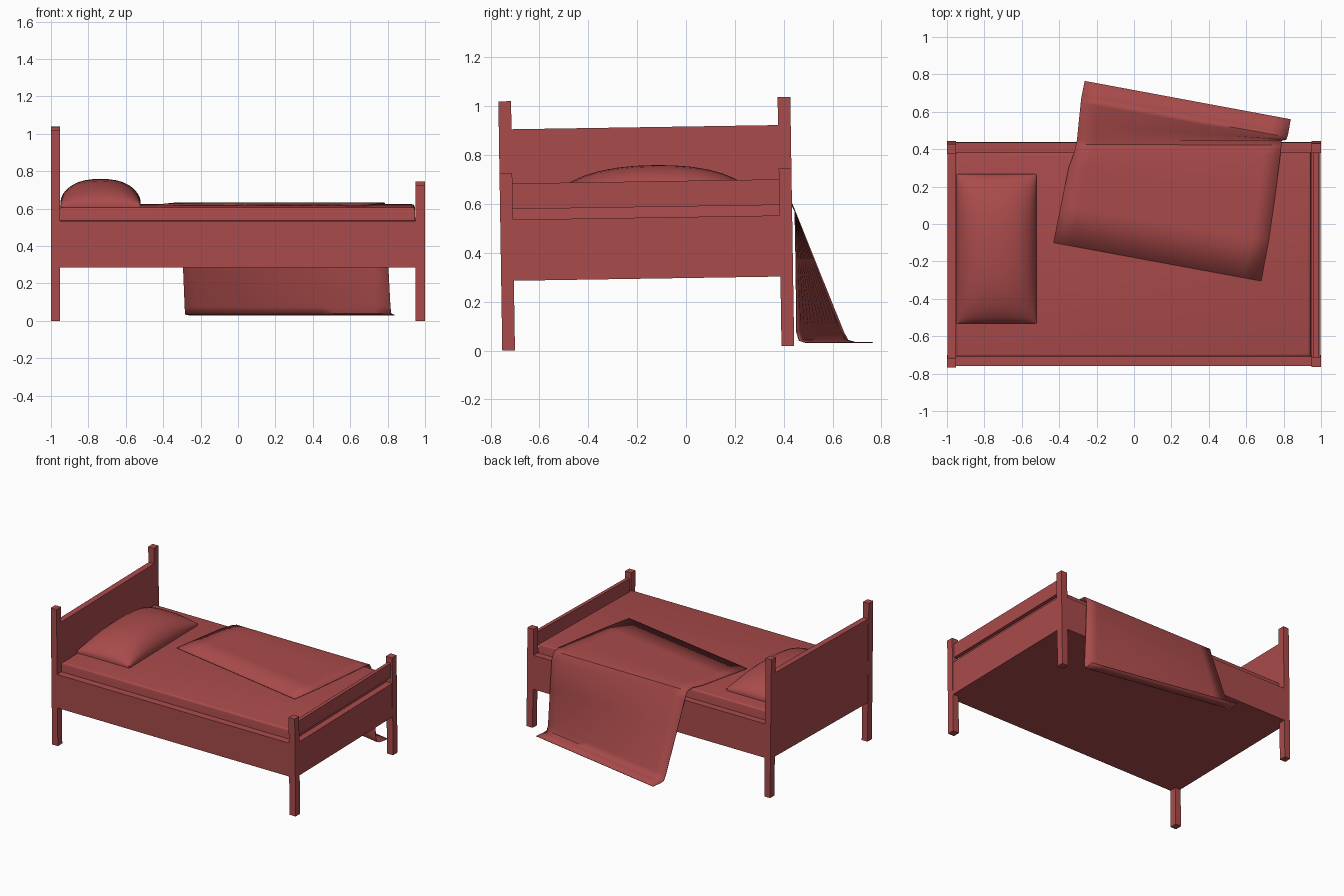
import bpy, bmesh, math
from mathutils import Matrix, Vector

if "Cube" in bpy.data.objects:
    bpy.data.objects.remove(bpy.data.objects["Cube"])

Y0, Y1 = -0.752, 0.443          # bed sides before tilting
P = 0.052                       # post depth
# the whole bed leans slightly, pivoting on its front feet
TILT = (Matrix.Translation((0, Y0, 0)) @ Matrix.Rotation(math.radians(0.9), 4, 'X')
        @ Matrix.Translation((0, -Y0, 0)))

mat = bpy.data.materials.new("red")
mat.diffuse_color = (0.40, 0.07, 0.07, 1)
mat.use_nodes = True
mat.node_tree.nodes["Principled BSDF"].inputs["Base Color"].default_value = mat.diffuse_color


def finish(name, bm, smooth=None):
    bmesh.ops.recalc_face_normals(bm, faces=bm.faces)
    me = bpy.data.meshes.new(name)
    bm.to_mesh(me)
    bm.free()
    me.materials.append(mat)
    ob = bpy.data.objects.new(name, me)
    bpy.context.collection.objects.link(ob)
    if smooth:
        bpy.ops.object.select_all(action='DESELECT')
        ob.select_set(True)
        bpy.context.view_layer.objects.active = ob
        bpy.ops.object.shade_smooth_by_angle(angle=math.radians(smooth))
    return ob


def box(name, x, y, z, bevel=0):
    bm = bmesh.new()
    bmesh.ops.create_cube(bm, size=1)
    for v in bm.verts:
        v.co = Vector([(a + b) / 2 + c * (b - a) for (a, b), c in zip((x, y, z), v.co)])
    if bevel:
        top = [e for e in bm.edges if all(v.co.z > z[1] - 1e-4 for v in e.verts)]
        bmesh.ops.bevel(bm, geom=top, offset=bevel, segments=3, profile=0.5, affect='EDGES')
    bm.transform(TILT)
    return finish(name, bm, 40 if bevel else None)


def grid_faces(bm, rows):
    for a, b in zip(rows, rows[1:]):
        for i in range(len(a) - 1):
            bm.faces.new((a[i], a[i + 1], b[i + 1], b[i]))


# corner posts and side rails
for side, y in (("front", (Y0, Y0 + P)), ("back", (Y1 - P, Y1))):
    box(side + "_head_post", (-1, -0.953), y, (0, 1.02))
    box(side + "_foot_post", (0.95, 1), y, (0, 0.727))
    box(side + "_side_rail", (-0.953, 0.95), y, (0.285, 0.535))

# headboard, footboard with a gap below its top rail, base
inner = (Y0 + P, Y1 - P)
box("headboard", (-0.997, -0.953), inner, (0.285, 0.905))
box("footboard_panel", (0.95, 0.997), inner, (0.285, 0.535))
box("footboard_top_rail", (0.96, 0.986), inner, (0.578, 0.683))
box("bed_base", (-0.953, 0.95), inner, (0.285, 0.45))

# mattress
box("mattress", (-0.953, 0.945), inner, (0.45, 0.606), 0.015)

# pillow: domed grid over a flat underside
bm = bmesh.new()
N = 16
rows = []
for j in range(N + 1):
    v = -math.cos(math.pi * j / N)
    row = []
    for i in range(N + 1):
        u = -math.cos(math.pi * i / N)
        h = (1 - abs(u) ** 2.5) ** 0.55 * (1 - abs(v) ** 2.3) ** 0.6
        row.append(bm.verts.new((-0.735 + 0.215 * u, -0.122 + 0.4 * v, 0.622 + 0.127 * h)))
    rows.append(row)
grid_faces(bm, rows)
rim = [e for e in bm.edges if e.is_boundary]
ext = bmesh.ops.extrude_edge_only(bm, edges=rim)["geom"]
for g in ext:
    if isinstance(g, bmesh.types.BMVert):
        g.co.z = 0.606
bmesh.ops.contextual_create(bm, geom=[g for g in ext if isinstance(g, bmesh.types.BMEdge)])
bm.transform(TILT)
finish("pillow", bm, 50)

# blanket: surface ruled between its two draped edges
head_edge = [(-0.43, -0.10, 0.619), (-0.39, 0.10, 0.625), (-0.35, 0.30, 0.629),
             (-0.32, 0.38, 0.632), (-0.31, 0.425, 0.622), (-0.305, 0.446, 0.57),
             (-0.297, 0.53, 0.36), (-0.285, 0.645, 0.075), (-0.283, 0.663, 0.042),
             (-0.279, 0.69, 0.034), (-0.264, 0.765, 0.032)]
foot_edge = [(0.68, -0.305, 0.616), (0.72, -0.09, 0.621), (0.755, 0.15, 0.626),
             (0.783, 0.37, 0.630), (0.788, 0.42, 0.622), (0.79, 0.446, 0.57),
             (0.80, 0.45, 0.36), (0.815, 0.453, 0.075), (0.819, 0.463, 0.042),
             (0.825, 0.485, 0.034), (0.838, 0.56, 0.032)]
bm = bmesh.new()
rows = []
for a, b in zip(head_edge, foot_edge):
    a, b = Vector(a), Vector(b)
    rows.append([bm.verts.new(a.lerp(b, i / 12)) for i in range(13)])
grid_faces(bm, rows)
blanket = finish("blanket", bm, 50)
mod = blanket.modifiers.new("thickness", 'SOLIDIFY')
mod.thickness = 0.004
mod.offset = 0
